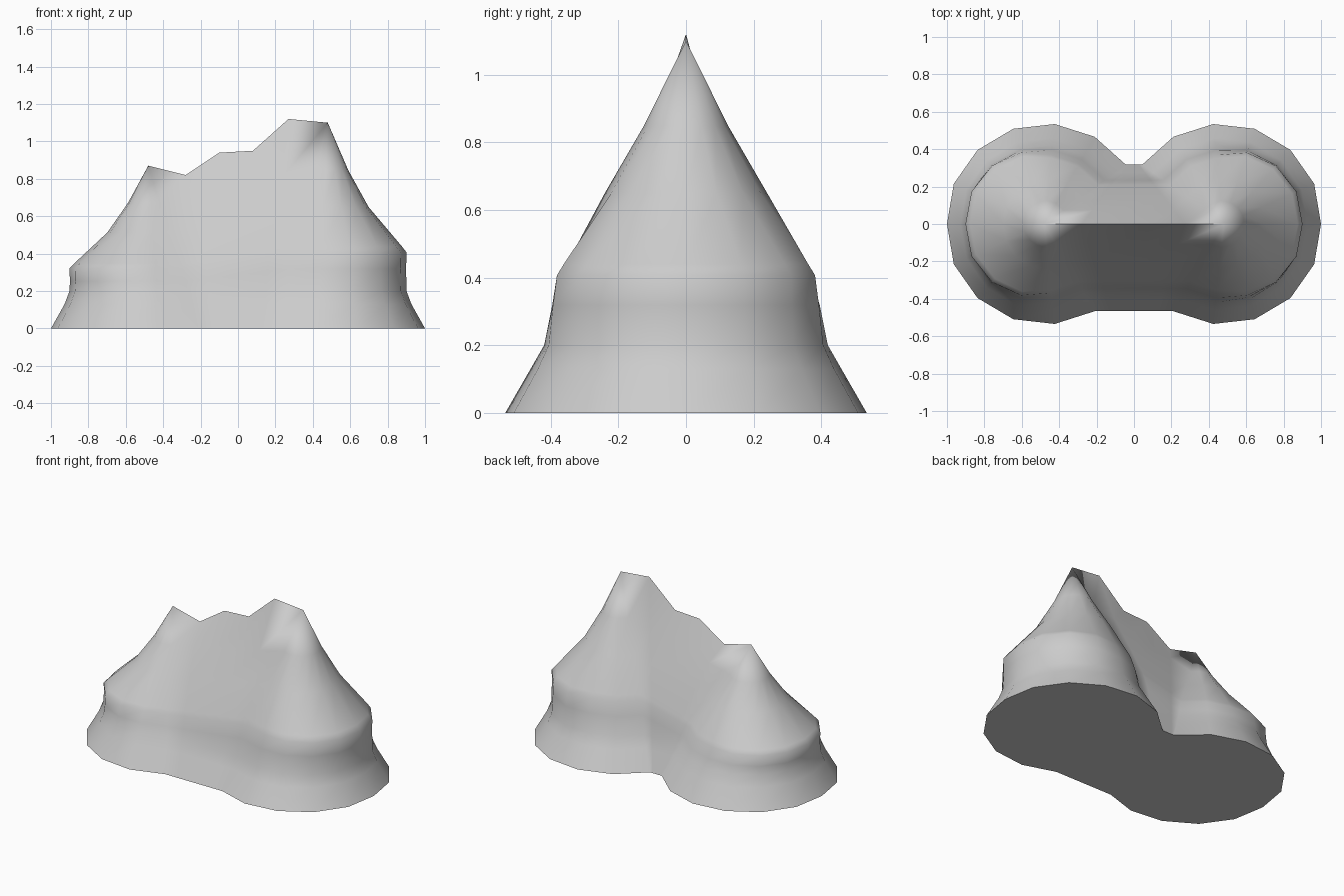
import bpy, bmesh, math
from mathutils import Vector

cube = bpy.data.objects.get("Cube")
if cube:
    bpy.data.objects.remove(cube, do_unlink=True)

PEAK = 0.48
LEFT_H, RIGHT_H = 0.87, 1.10
CREST = [(-0.28, 0.82), (-0.10, 0.94), (0.08, 0.95), (0.27, 1.12)]
# Slope levels: height fraction, width on the long sides, width at the ends
LEVELS = [(0, 1, 1), (0.13, 0.86, 0.86), (0.2, 0.785, 0.81), (0.29, 0.74, 0.805),
          (0.37, 0.69, 0.81), (0.4, 0.66, 0.76), (0.59, 0.45, 0.42), (0.77, 0.235, 0.21)]


def cone_columns(side):
    """Foot points round one peak, from front to back, with their crest point."""
    height = RIGHT_H if side > 0 else LEFT_H
    cols = []
    for k in range(-5, 7):
        a = math.radians(24 * k)
        r = 0.52 + 0.02 * abs(math.sin(a / 2)) ** 0.5
        foot = Vector((side * (PEAK + r * math.cos(a)), r * math.sin(a), 0))
        cols.append((foot, Vector((side * PEAK, 0, height)), max(0, math.cos(a)) ** 0.6))
    return cols


def wall_columns(start, end, crest):
    """Straight wall joining the two peaks."""
    cols = []
    for x, z in crest:
        t = (x - start[1].x) / (end[1].x - start[1].x)
        cols.append((start[0].lerp(end[0], t), Vector((x, 0, z)), 0))
    return cols


right = cone_columns(1)
left = cone_columns(-1)[::-1]
columns = (right + wall_columns(right[-1], left[0], CREST[::-1])
           + left + wall_columns(left[-1], right[0], CREST))

# Loft the rings from the foot up to the crest
bm = bmesh.new()
rings = []
for frac, side_w, end_w in LEVELS:
    ring = []
    for foot, top, blend in columns:
        w = side_w + (end_w - side_w) * blend
        p = Vector((top.x, top.y, 0)).lerp(foot, w)
        t = (top.x + PEAK) / (2 * PEAK)
        height = LEFT_H + (RIGHT_H - LEFT_H) * t
        # the foot flare keeps one height along the whole mountain
        p.z = frac if frac <= 0.2 else frac * height
        ring.append(bm.verts.new(p))
    rings.append(ring)
rings.append([bm.verts.new(top) for foot, top, blend in columns])

n = len(columns)
for lower, upper in zip(rings, rings[1:]):
    for i in range(n):
        j = (i + 1) % n
        bm.faces.new((lower[i], lower[j], upper[j], upper[i]))
bm.faces.new(rings[0][::-1])
bmesh.ops.remove_doubles(bm, verts=bm.verts, dist=0.0005)
bmesh.ops.recalc_face_normals(bm, faces=bm.faces)

mesh = bpy.data.meshes.new("mountain")
bm.to_mesh(mesh)
bm.free()
mountain = bpy.data.objects.new("mountain", mesh)
bpy.context.collection.objects.link(mountain)

# Plain grey rock
rock = bpy.data.materials.new("grey_rock")
rock.use_nodes = True
rock.diffuse_color = (0.6, 0.6, 0.6, 1)
rock.node_tree.nodes["Principled BSDF"].inputs["Base Color"].default_value = (0.6, 0.6, 0.6, 1)
mesh.materials.append(rock)

bpy.ops.object.select_all(action='DESELECT')
mountain.select_set(True)
bpy.context.view_layer.objects.active = mountain
bpy.ops.object.shade_smooth_by_angle(angle=math.radians(60))
